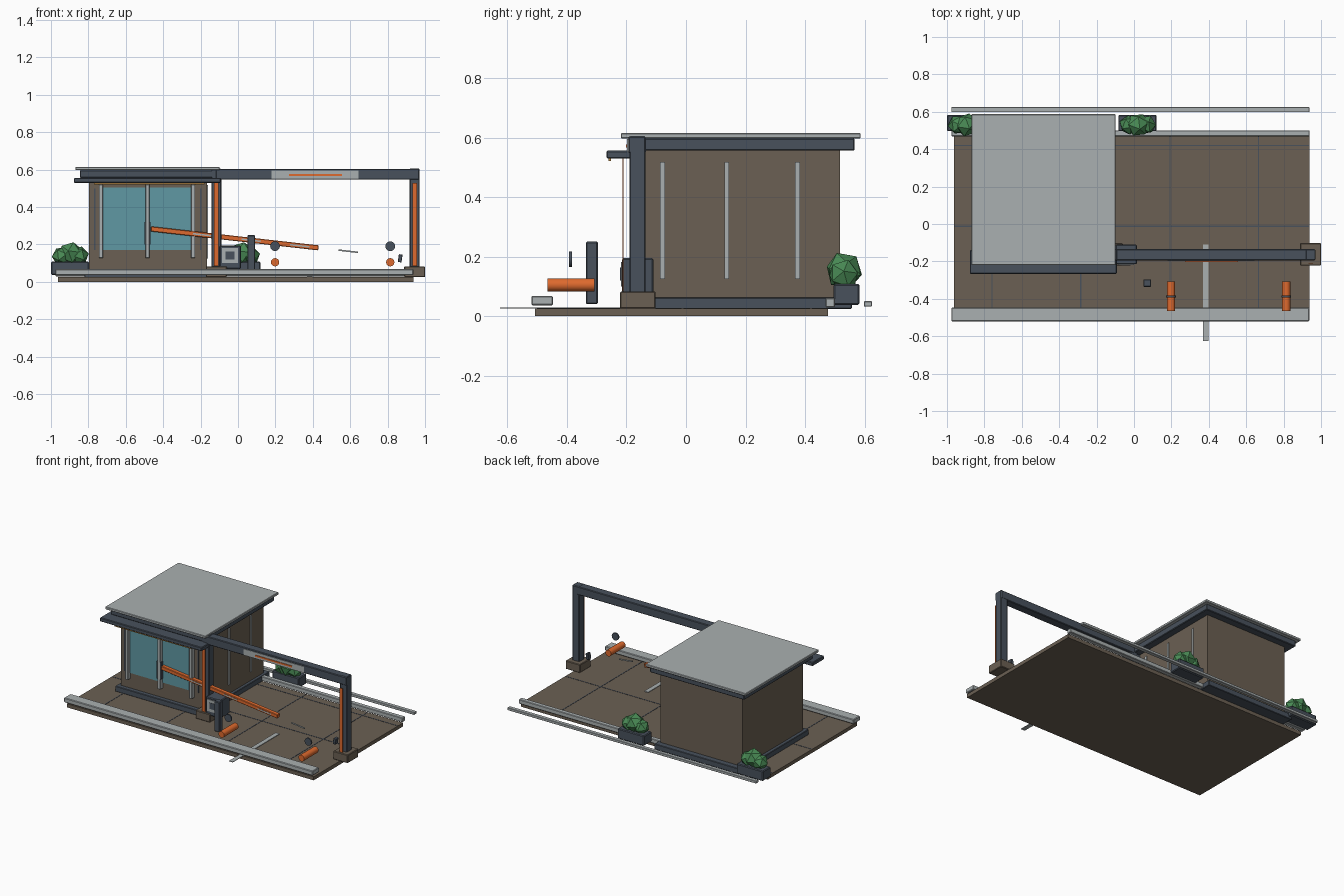
import bpy, bmesh, math, random
from mathutils import Matrix, Vector

if "Cube" in bpy.data.objects:
    bpy.data.objects.remove(bpy.data.objects["Cube"])
random.seed(4)


def lin(c):
    c /= 255
    return c / 12.92 if c <= 0.04045 else ((c + 0.055) / 1.055) ** 2.4


def mat(name, r, g, b):
    m = bpy.data.materials.new(name)
    m.diffuse_color = (lin(r), lin(g), lin(b), 1)
    m.use_nodes = True
    m.node_tree.nodes["Principled BSDF"].inputs["Base Color"].default_value = m.diffuse_color
    return m


SLATE = mat("dark slate", 72, 81, 92)
BROWN = mat("warm brown", 107, 96, 83)
GREY = mat("light grey", 170, 176, 177)
ORANGE = mat("orange", 222, 106, 46)
GLASS = mat("teal glass", 96, 152, 164)
GREEN = mat("leaf green", 74, 140, 86)
AMBER = mat("amber", 190, 140, 70)


def finish(name, bm, m):
    me = bpy.data.meshes.new(name)
    bm.to_mesh(me)
    bm.free()
    me.materials.append(m)
    ob = bpy.data.objects.new(name, me)
    bpy.context.collection.objects.link(ob)
    return ob


def box(name, x, y, z, m, bevel=0.0, tilt=0.0):
    """Box from (min, max) ranges, optionally tilted about its own y axis."""
    bm = bmesh.new()
    size = Vector((x[1] - x[0], y[1] - y[0], z[1] - z[0]))
    bmesh.ops.create_cube(bm, size=1, matrix=Matrix.Diagonal((*size, 1)))
    if bevel:
        bmesh.ops.bevel(bm, geom=bm.edges[:], offset=bevel, segments=1, affect='EDGES')
    ob = finish(name, bm, m)
    ob.location = ((x[0] + x[1]) / 2, (y[0] + y[1]) / 2, (z[0] + z[1]) / 2)
    ob.rotation_euler.y = tilt
    return ob


def rod(name, x, y, z, r, m):
    """Cylinder lying along y."""
    bm = bmesh.new()
    bmesh.ops.create_cone(bm, cap_ends=True, segments=20, radius1=r, radius2=r,
                          depth=y[1] - y[0], matrix=Matrix.Rotation(math.pi / 2, 4, 'X'))
    for f in bm.faces:
        f.smooth = len(f.verts) == 4
    for e in bm.edges:
        e.smooth = all(f.smooth for f in e.link_faces)
    ob = finish(name, bm, m)
    ob.location = (x, (y[0] + y[1]) / 2, z)


# Paved slab with joints, curbs and rear rail
box("ground_slab", (-0.963, 0.938), (-0.507, 0.477), (0, 0.025), BROWN)
for i, x in enumerate((-0.76, -0.285, 0.192, 0.665)):
    box(f"cross_joint_{i}", (x - 0.003, x + 0.003), (-0.5, 0.47), (0.024, 0.0265), SLATE)
for i, y in enumerate((-0.012, 0.42)):
    box(f"long_joint_{i}", (-0.96, 0.935), (y - 0.003, y + 0.003), (0.024, 0.0265), SLATE)
box("front_curb", (-0.977, 0.938), (-0.52, -0.447), (0.036, 0.068), GREY, 0.004)
box("back_curb", (-0.977, 0.938), (0.469, 0.501), (0.03, 0.06), GREY, 0.003)
box("back_rail", (-0.977, 0.938), (0.598, 0.625), (0.032, 0.05), GREY, 0.002)
box("stop_line", (0.368, 0.398), (-0.625, -0.11), (0.025, 0.029), GREY)

# Gatehouse body
box("plinth", (-0.82, -0.145), (-0.18, 0.557), (0.024, 0.062), SLATE, 0.003)
box("house_walls", (-0.797, -0.166), (-0.15, 0.517), (0.06, 0.557), BROWN)
box("front_glass", (-0.735, -0.235), (-0.157, -0.148), (0.17, 0.505), GLASS)
for i, x in enumerate((-0.733, -0.484, -0.24)):
    box(f"window_mullion_{i}", (x - 0.011, x + 0.011), (-0.18, -0.149), (0.128, 0.52), GREY, 0.002)
for i, x in enumerate((-0.765, -0.2)):
    box(f"front_wall_joint_{i}", (x - 0.004, x + 0.004), (-0.154, -0.148), (0.17, 0.5), SLATE)
for s in (-1, 1):
    x = -0.484 + s * 0.014
    box(f"door_handle_{s}", (x - 0.003, x + 0.003), (-0.182, -0.155), (0.2, 0.32), SLATE)
for i, y in enumerate((-0.079, 0.137, 0.375)):
    box(f"side_wall_strip_{i}", (-0.17, -0.16), (y - 0.008, y + 0.008), (0.125, 0.517), GREY)

# Roof
box("roof_fascia", (-0.845, -0.118), (-0.19, 0.567), (0.556, 0.597), SLATE, 0.004)
box("roof_slab", (-0.87, -0.098), (-0.219, 0.587), (0.597, 0.615), GREY, 0.003)
box("front_canopy", (-0.877, -0.092), (-0.267, -0.14), (0.529, 0.556), SLATE, 0.004)
box("canopy_light", (-0.77, -0.18), (-0.26, -0.252), (0.521, 0.53), AMBER)

# Gate portal
for side, x in (("left", -0.116), ("right", 0.944)):
    box(f"{side}_post", (x - 0.027, x + 0.027), (-0.19, -0.136), (0.03, 0.605), SLATE, 0.004)
    box(f"{side}_post_base", (x - 0.056, x + 0.056), (-0.222, -0.102), (0.025, 0.083), BROWN, 0.004)
    box(f"{side}_post_stripe", (x - 0.012, x + 0.012), (-0.214, -0.21), (0.085, 0.53), ORANGE)
box("top_beam", (-0.118, 0.97), (-0.194, -0.135), (0.547, 0.604), SLATE, 0.004)
box("beam_panel", (0.18, 0.645), (-0.198, -0.19), (0.551, 0.595), GREY)
box("beam_panel_stripe", (0.272, 0.556), (-0.202, -0.195), (0.566, 0.577), ORANGE)

# Barrier arm with reflective strips along its slope
SLOPE = math.atan(0.113)
box("barrier_arm", (-0.468, 0.433), (-0.182, -0.152), (0.219, 0.246), ORANGE, 0.003, SLOPE)
for i, x in enumerate((-0.19, 0.07, 0.33, 0.59)):
    z = 0.2325 - 0.113 * (x + 0.0175)
    box(f"reflector_strip_{i}", (x - 0.052, x + 0.052), (-0.184, -0.178),
        (z - 0.004, z + 0.004), GREY, 0, SLOPE)

# Control cabinet, bollard and sensor
box("control_cabinet", (-0.098, 0.015), (-0.215, -0.11), (0.07, 0.195), SLATE, 0.005)
box("cabinet_screen", (-0.085, 0.0), (-0.219, -0.212), (0.1, 0.182), GREY)
box("cabinet_screen_inset", (-0.066, -0.019), (-0.221, -0.217), (0.12, 0.163), SLATE)
box("reader_bollard", (0.05, 0.092), (-0.336, -0.296), (0.04, 0.25), SLATE, 0.004)
box("gate_sensor", (0.857, 0.877), (-0.18, -0.15), (0.105, 0.147), SLATE, 0.002, 0.15)

# Lying orange bumpers and round markers above them
for i, x in enumerate((0.198, 0.814)):
    rod(f"bumper_{i}", x, (-0.466, -0.308), 0.105, 0.022, ORANGE)
    rod(f"round_marker_{i}", x, (-0.393, -0.383), 0.191, 0.026, SLATE)

# Planters with faceted bushes
for n, cx in (("left", -0.898), ("right", 0.018)):
    box(f"{n}_planter", (cx - 0.102, cx + 0.102), (0.496, 0.583), (0.038, 0.108), SLATE, 0.005)
    bm = bmesh.new()
    for dx, dz, r in ((-0.045, 0.138, 0.053), (0.004, 0.153, 0.064), (0.048, 0.14, 0.053)):
        rot = Matrix.Rotation(random.uniform(0, 6), 4, 'Z') @ Matrix.Rotation(0.4, 4, 'X')
        bmesh.ops.create_icosphere(bm, subdivisions=1, radius=r,
                                   matrix=Matrix.Translation((cx + dx, 0.53, dz)) @ rot)
    finish(f"{n}_bush", bm, GREEN)
